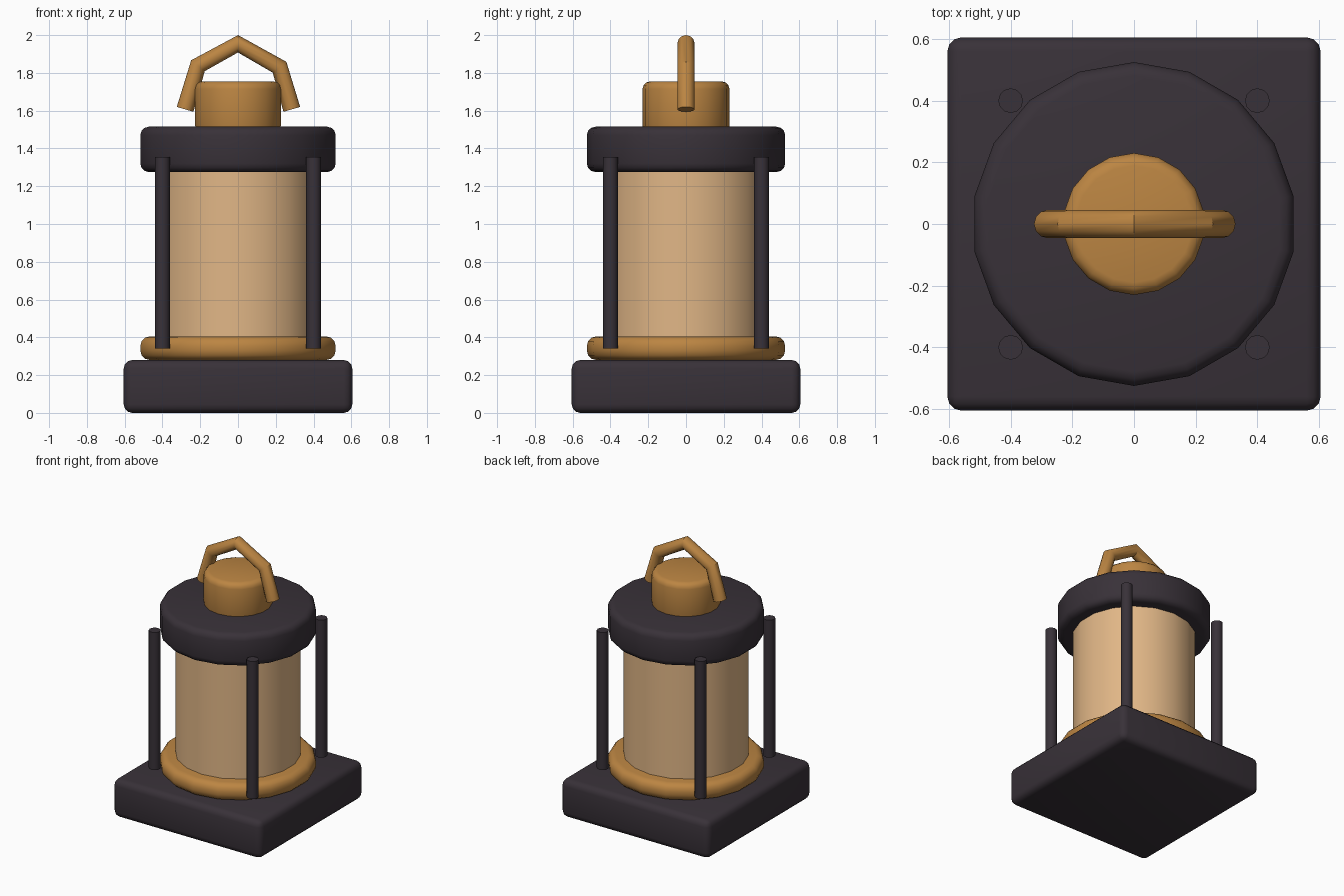
import bpy
import math

if "Cube" in bpy.data.objects:
    bpy.data.objects.remove(bpy.data.objects["Cube"], do_unlink=True)


def material(name, rgb):
    m = bpy.data.materials.new(name)
    m.use_nodes = True
    m.diffuse_color = (*rgb, 1)
    m.node_tree.nodes["Principled BSDF"].inputs["Base Color"].default_value = (*rgb, 1)
    return m


dark_metal = material("dark metal", (0.04, 0.031, 0.04))
brass = material("brass", (0.5, 0.235, 0.055))
warm_glass = material("warm glass", (0.75, 0.47, 0.24))


def finish(name, mat, bevel=0):
    """Name the active object, colour it, round its edges and smooth it."""
    ob = bpy.context.object
    ob.name = name
    ob.data.materials.append(mat)
    if bevel:
        mod = ob.modifiers.new("rounded edges", 'BEVEL')
        mod.width = bevel
        mod.segments = 3
        mod.limit_method = 'ANGLE'
        mod.angle_limit = math.radians(40)
        bpy.ops.object.modifier_apply(modifier=mod.name)
    bpy.ops.object.shade_smooth_by_angle(angle=math.radians(35))
    return ob


def cylinder(name, mat, radius, bottom, top, bevel=0, sides=18, x=0, y=0):
    bpy.ops.mesh.primitive_cylinder_add(
        vertices=sides, radius=radius, depth=top - bottom,
        location=(x, y, (bottom + top) / 2))
    return finish(name, mat, bevel)


# Square base
bpy.ops.mesh.primitive_cube_add(size=1, location=(0, 0, 0.14))
bpy.context.object.scale = (1.21, 1.21, 0.28)
bpy.ops.object.transform_apply(location=False, rotation=False, scale=True)
finish("base", dark_metal, 0.045)

# Round body, from the bottom up
cylinder("lower_ring", brass, 0.525, 0.28, 0.405, 0.05)
cylinder("glass", warm_glass, 0.42, 0.36, 1.32)
cylinder("cap", dark_metal, 0.525, 1.275, 1.515, 0.045)
cylinder("chimney", brass, 0.23, 1.48, 1.755, 0.04)

# Four corner posts
for x, side in ((0.4, "left"), (-0.4, "right")):
    for y, end in ((-0.4, "front"), (0.4, "back")):
        cylinder(f"post_{end}_{side}", dark_metal, 0.04, 0.34, 1.355, x=x, y=y, sides=12)

# Angular carrying handle
curve = bpy.data.curves.new("handle", 'CURVE')
curve.dimensions = '3D'
curve.bevel_depth = 0.046
curve.bevel_resolution = 4
curve.use_fill_caps = True
path = [(-0.28, 1.607), (-0.212, 1.838), (0, 1.954), (0.22, 1.83), (0.285, 1.607)]
spline = curve.splines.new('POLY')
spline.points.add(len(path) - 1)
for point, (x, z) in zip(spline.points, path):
    point.co = (x, 0, z, 1)
handle = bpy.data.objects.new("handle", curve)
bpy.context.collection.objects.link(handle)
bpy.ops.object.select_all(action='DESELECT')
handle.select_set(True)
bpy.context.view_layer.objects.active = handle
bpy.ops.object.convert(target='MESH')
finish("handle", brass)
